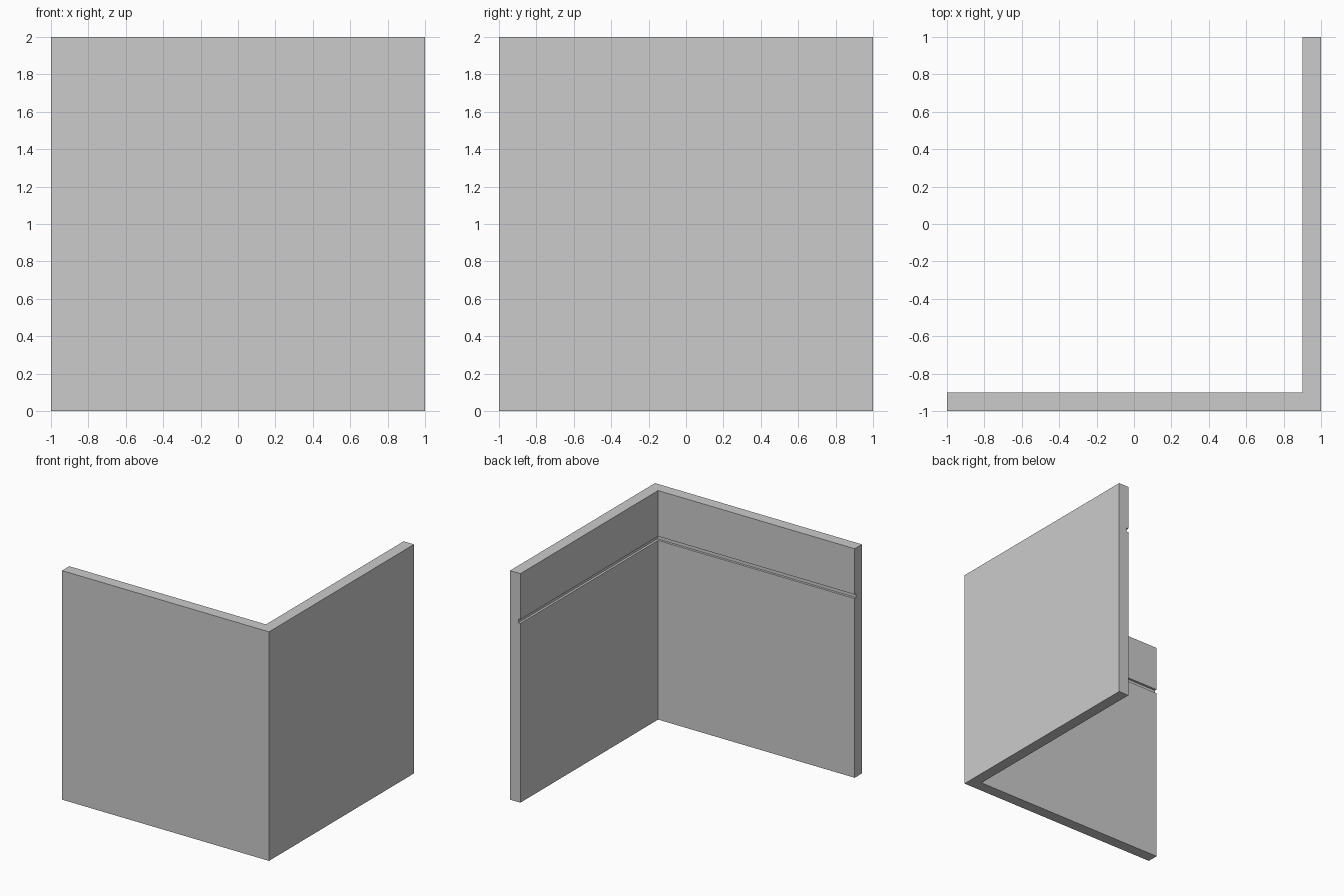
import bpy, bmesh

if "Cube" in bpy.data.objects:
    bpy.data.objects.remove(bpy.data.objects["Cube"])

# Wall cross-section: (inset from outer face, height), groove on the inner side
T, D = 0.10, 0.02
Z0, Z1 = 1.565, 1.60
profile = [(0, 0), (T, 0), (T, Z0), (T - D, Z0), (T - D, Z1), (T, Z1), (T, 2), (0, 2)]

# Sweep along the L-shaped plan, mitred at the corner
stations = [
    lambda d: (-1, -1 + d),
    lambda d: (1 - d, -1 + d),
    lambda d: (1 - d, 1),
]
bm = bmesh.new()
rings = [[bm.verts.new((*s(d), z)) for d, z in profile] for s in stations]
n = len(profile)
for a, b in zip(rings, rings[1:]):
    for i in range(n):
        j = (i + 1) % n
        bm.faces.new((a[i], a[j], b[j], b[i]))

# End caps
bm.faces.new(rings[0])
bm.faces.new(rings[-1])
bmesh.ops.recalc_face_normals(bm, faces=bm.faces)

mesh = bpy.data.meshes.new("corner_wall")
bm.to_mesh(mesh)
bm.free()
wall = bpy.data.objects.new("corner_wall", mesh)
bpy.context.collection.objects.link(wall)
